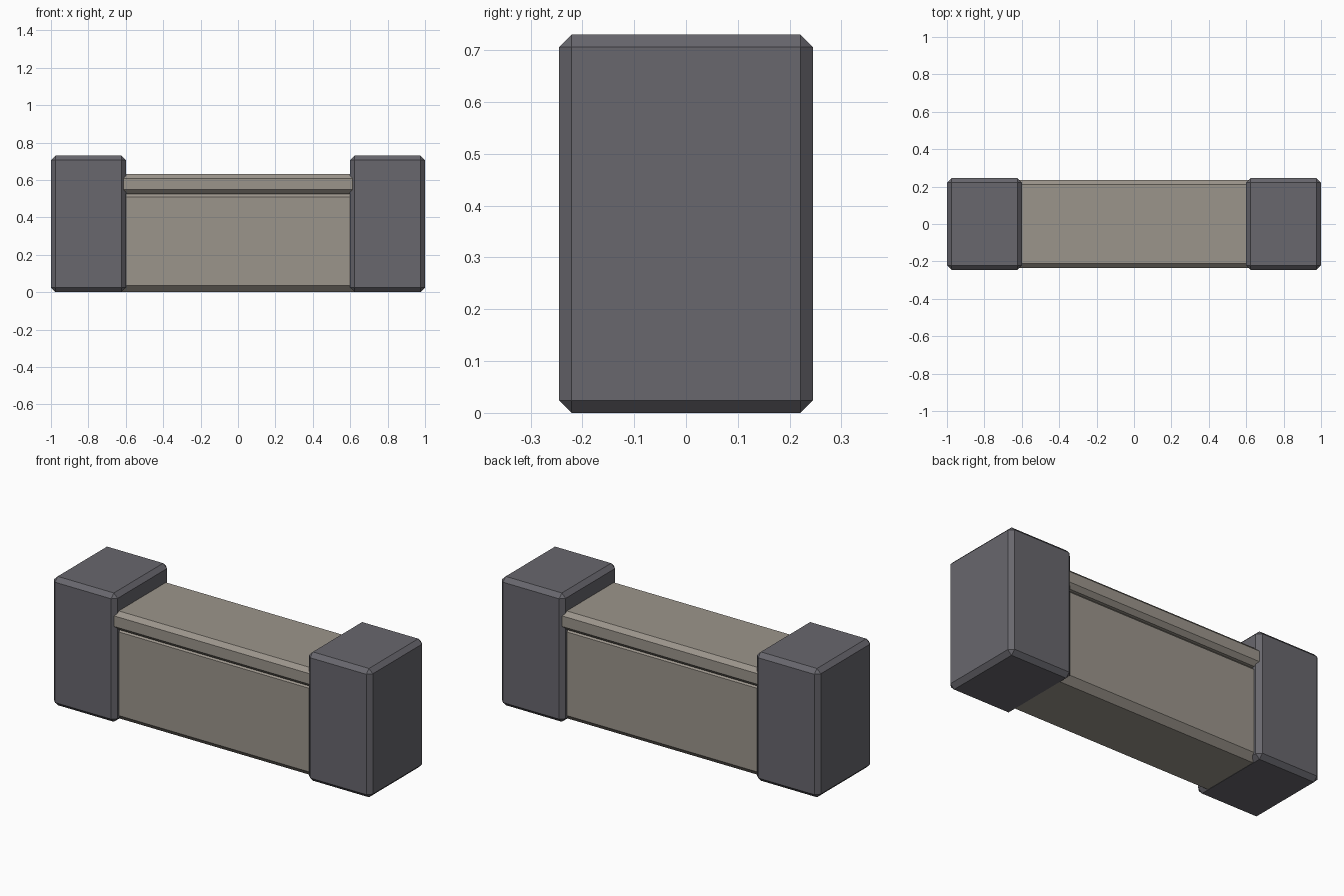
import bpy
import bmesh
from mathutils import Matrix

cube = bpy.data.objects.get("Cube")
if cube:
    bpy.data.objects.remove(cube, do_unlink=True)


def make_material(name, colour):
    mat = bpy.data.materials.new(name)
    mat.use_nodes = True
    mat.diffuse_color = (*colour, 1)
    mat.node_tree.nodes["Principled BSDF"].inputs["Base Color"].default_value = (*colour, 1)
    return mat


def chamfered_block(name, x, y, z, chamfer, mat):
    """Box between (min, max) pairs on each axis, with flat chamfers on all edges."""
    spans = (x, y, z)
    centre = [(a + b) / 2 for a, b in spans]
    size = [b - a for a, b in spans]
    bm = bmesh.new()
    bmesh.ops.create_cube(bm, size=1, matrix=Matrix.Diagonal((*size, 1)))
    bmesh.ops.bevel(bm, geom=bm.edges[:], offset=chamfer, segments=1,
                    affect='EDGES', clamp_overlap=True)
    mesh = bpy.data.meshes.new(name)
    bm.to_mesh(mesh)
    bm.free()
    mesh.materials.append(mat)
    obj = bpy.data.objects.new(name, mesh)
    obj.location = centre
    bpy.context.collection.objects.link(obj)
    return obj


dark_stone = make_material("dark grey stone", (0.138, 0.135, 0.154))
warm_stone = make_material("warm grey stone", (0.33, 0.30, 0.26))

# End posts
for name, x in (("left_post", (0.6, 1.0)), ("right_post", (-1.0, -0.6))):
    chamfered_block(name, x, (-0.245, 0.245), (0, 0.73), 0.024, dark_stone)

# Wall between the posts, with its ends set into them
chamfered_block("wall_body", (-0.9, 0.9), (-0.208, 0.208), (0.001, 0.545), 0.035, warm_stone)

# Overhanging coping along the top of the wall
chamfered_block("wall_cap", (-0.9, 0.9), (-0.234, 0.234), (0.525, 0.631), 0.023, warm_stone)
